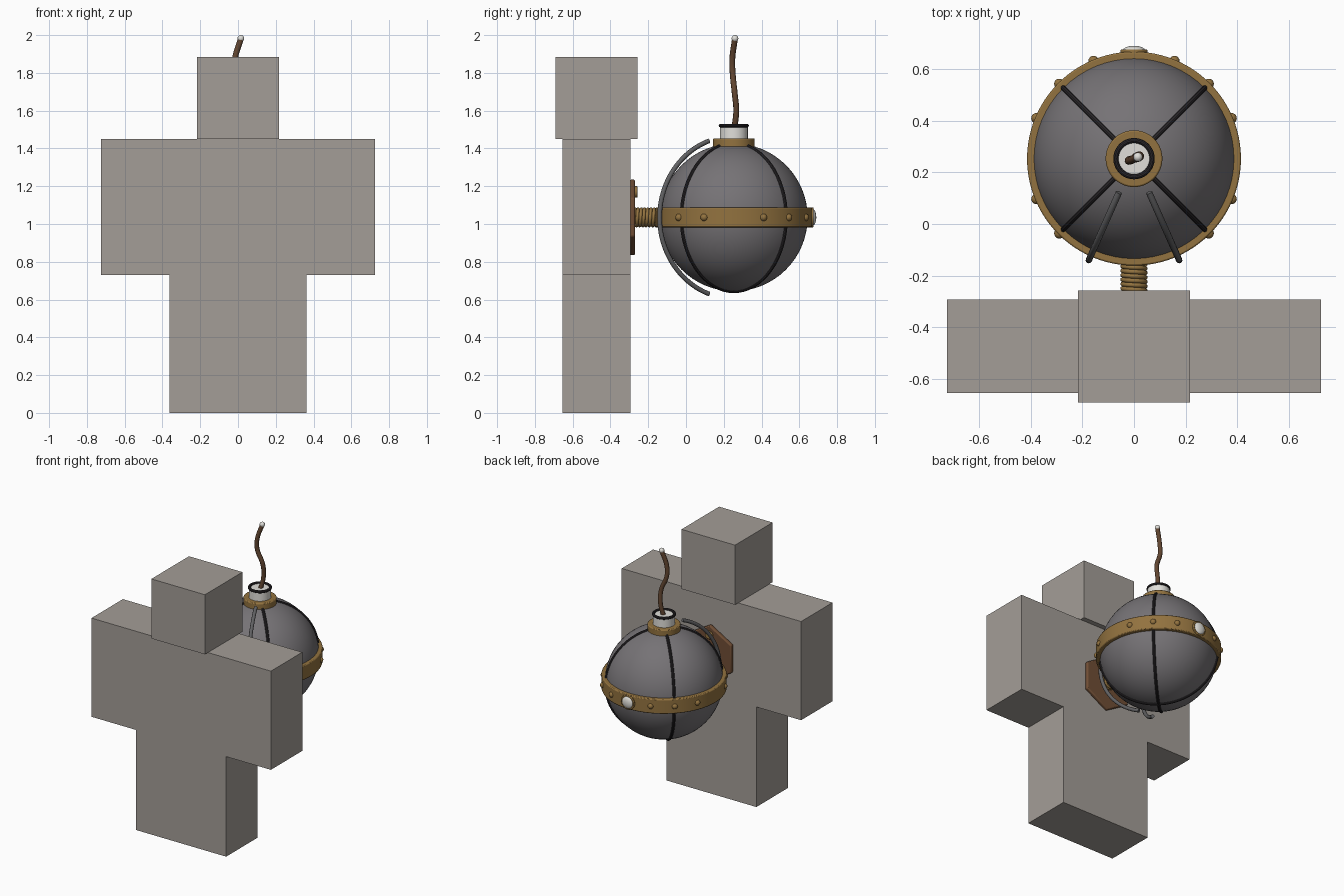
import bpy, math
from mathutils import Vector

if "Cube" in bpy.data.objects:
    bpy.data.objects.remove(bpy.data.objects["Cube"])


def material(name, r, g, b):
    m = bpy.data.materials.new(name)
    m.use_nodes = True
    m.diffuse_color = (r, g, b, 1)
    m.node_tree.nodes["Principled BSDF"].inputs["Base Color"].default_value = (r, g, b, 1)
    return m


STONE = material("warm grey", 0.37, 0.34, 0.31)
IRON = material("iron grey", 0.18, 0.17, 0.18)
BRASS = material("brass", 0.29, 0.17, 0.05)
DARK = material("dark iron", 0.025, 0.022, 0.025)
STEEL = material("steel grey", 0.12, 0.12, 0.125)
LEATHER = material("leather brown", 0.16, 0.075, 0.035)
CORD = material("cord brown", 0.12, 0.06, 0.03)
WHITE = material("off white", 0.75, 0.74, 0.7)

C = Vector((0, 0.253, 1.035))   # centre of the ball
FACE_Y = (math.pi / 2, 0, 0)


def finish(name, mat, smooth=True):
    o = bpy.context.object
    o.name = name
    o.data.materials.append(mat)
    if smooth:
        bpy.ops.object.shade_smooth_by_angle(angle=math.radians(35))
    return o


def box(name, mat, half_x, y0, y1, z0, z1):
    bpy.ops.mesh.primitive_cube_add(size=1, location=(0, (y0 + y1) / 2, (z0 + z1) / 2))
    bpy.context.object.scale = (2 * half_x, y1 - y0, z1 - z0)
    return finish(name, mat, False)


def cylinder(name, mat, radius, depth, loc, rot=(0, 0, 0), sides=48, bevel=0.0):
    bpy.ops.mesh.primitive_cylinder_add(vertices=sides, radius=radius, depth=depth,
                                        location=loc, rotation=rot)
    o = finish(name, mat)
    if bevel:
        b = o.modifiers.new("soft edge", "BEVEL")
        b.width, b.segments = bevel, 2
    return o


def ball(name, mat, radius, loc, scale=(1, 1, 1), segments=20):
    bpy.ops.mesh.primitive_uv_sphere_add(segments=segments, ring_count=segments // 2,
                                         radius=radius, location=loc)
    bpy.context.object.scale = scale
    return finish(name, mat)


def ring(name, mat, major, minor, loc, rot=(0, 0, 0)):
    bpy.ops.mesh.primitive_torus_add(major_radius=major, minor_radius=minor, major_segments=64,
                                     minor_segments=10, location=loc, rotation=rot)
    return finish(name, mat)


def tube(name, mat, points, radius, kind="POLY"):
    cu = bpy.data.curves.new(name, "CURVE")
    cu.dimensions = "3D"
    cu.bevel_depth, cu.bevel_resolution, cu.use_fill_caps = radius, 3, True
    sp = cu.splines.new(kind)
    if kind == "BEZIER":
        sp.bezier_points.add(len(points) - 1)
        for bp, p in zip(sp.bezier_points, points):
            bp.co = p
            bp.handle_left_type = bp.handle_right_type = "AUTO"
    else:
        sp.points.add(len(points) - 1)
        for sp_point, p in zip(sp.points, points):
            sp_point.co = (*p, 1)
    cu.materials.append(mat)
    o = bpy.data.objects.new(name, cu)
    bpy.context.collection.objects.link(o)
    return o


# Blocky figure
box("legs", STONE, 0.363, -0.655, -0.293, 0, 0.73)
box("torso_and_arms", STONE, 0.724, -0.655, -0.293, 0.73, 1.45)
box("head", STONE, 0.216, -0.69, -0.257, 1.45, 1.885)

# Back plate, bolt and spring mount
cylinder("back_plate", LEATHER, 0.202, 0.028, (0, -0.283, C.z), FACE_Y, 6, 0.008)
cylinder("plate_bolt", BRASS, 0.03, 0.03, (0, -0.272, 1.17), FACE_Y, 24, 0.004)
cylinder("mount_core", BRASS, 0.042, 0.15, (0, -0.215, C.z), FACE_Y)
turns, steps = 7, 24
tube("mount_spring", BRASS,
     [(0.044 * math.cos(math.tau * i / steps), -0.275 + 0.12 * i / (turns * steps),
       C.z + 0.044 * math.sin(math.tau * i / steps)) for i in range(turns * steps + 1)], 0.009)

# Ball with crossed meridian straps
ball("ball", IRON, 0.391, C, segments=64)
for n, a in (("strap_a", 45), ("strap_b", -45)):
    ring(n, DARK, 0.391, 0.01, C, (math.pi / 2, 0, math.radians(a)))

# Equator band, rivets and rear gem
cylinder("equator_band", BRASS, 0.414, 0.106, C, sides=96, bevel=0.006)
for k in range(-2, 11):
    if k in (0, 4, 8):
        continue
    a = k * math.pi / 8
    ball("rivet", BRASS, 0.02, C + Vector((math.cos(a), math.sin(a), 0)) * 0.409)
cylinder("gem_bezel", BRASS, 0.053, 0.03, C + Vector((0, 0.407, 0)), FACE_Y, 32, 0.004)
ball("gem", WHITE, 0.044, C + Vector((0, 0.417, 0)), (1, 0.45, 1), 28)

# Two curved guard rods cradling the ball
for n, side in (("guard_rod_left", 1), ("guard_rod_right", -1)):
    az = math.radians(24)
    out = Vector((side * math.sin(az), -math.cos(az), 0))
    angles = [math.radians(-70.5 + 141 * i / 40) for i in range(41)]
    tube(n, STEEL, [C + 0.43 * (out * math.cos(t) + Vector((0, 0, math.sin(t))))
                    for t in angles], 0.0125)

# Collar, neck and rim
cylinder("collar", BRASS, 0.11, 0.075, (0, C.y, 1.416), bevel=0.006)
cylinder("neck", WHITE, 0.074, 0.08, (0, C.y, 1.48))
ring("neck_rim", DARK, 0.07, 0.01, (0, C.y, 1.521))

# Wavy fuse with a pale tip
tube("fuse", CORD, [(0, 0.255, 1.5), (0.02, 0.266, 1.6), (0.02, 0.258, 1.69),
                    (-0.018, 0.247, 1.8), (-0.017, 0.245, 1.87), (0.015, 0.259, 1.98)],
     0.0155, "BEZIER")
ball("fuse_tip", WHITE, 0.018, (0.015, 0.259, 1.982))
